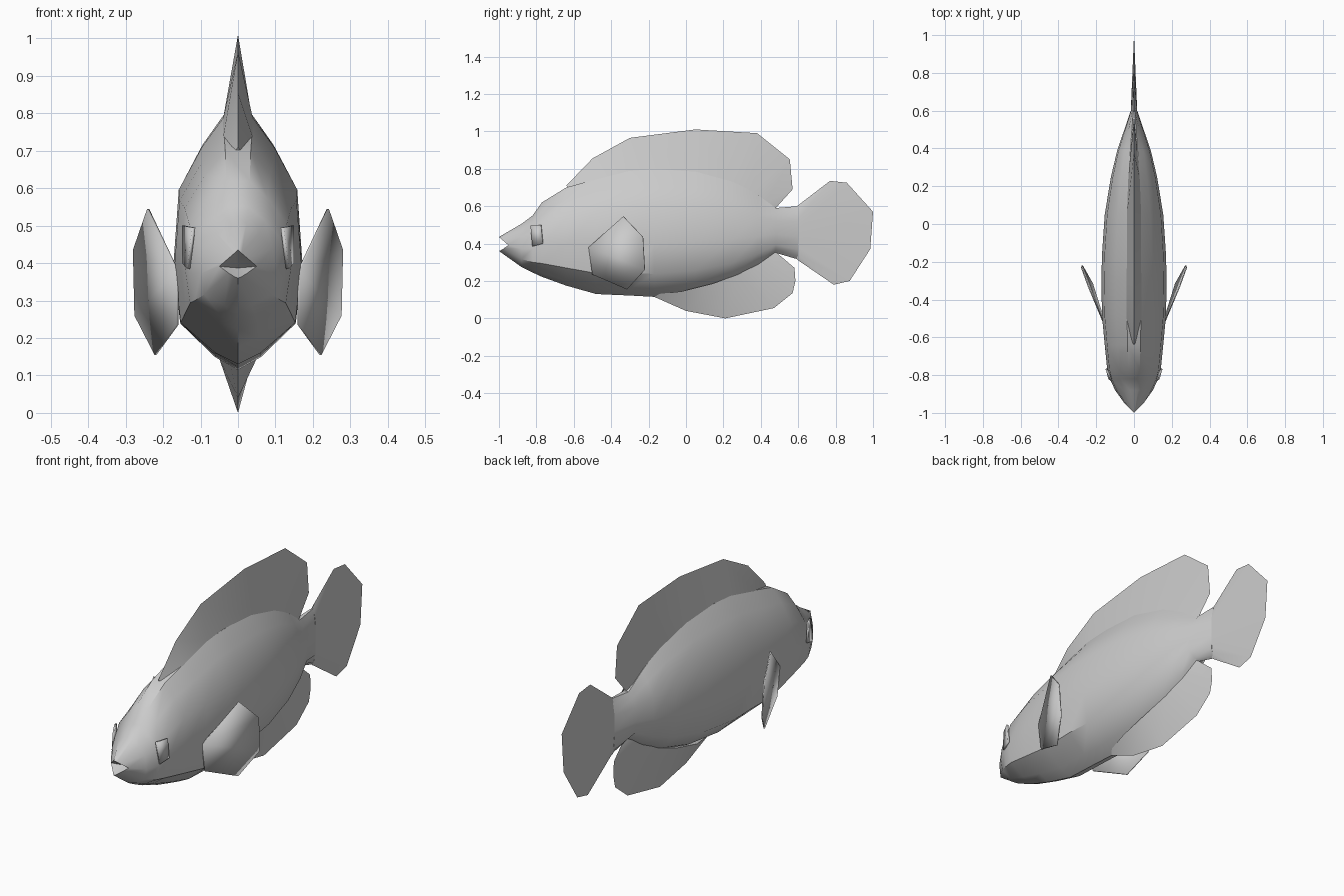
import bpy, bmesh, math

if "Cube" in bpy.data.objects:
    bpy.data.objects.remove(bpy.data.objects["Cube"])

grey = bpy.data.materials.new("pale grey")
grey.diffuse_color = (0.6, 0.6, 0.6, 1)
grey.use_nodes = True
grey.node_tree.nodes["Principled BSDF"].inputs["Base Color"].default_value = grey.diffuse_color


def make(name, verts, faces, angle=40):
    me = bpy.data.meshes.new(name)
    me.from_pydata(verts, [], faces)
    bm = bmesh.new()
    bm.from_mesh(me)
    bmesh.ops.remove_doubles(bm, verts=bm.verts, dist=0.0005)
    bmesh.ops.recalc_face_normals(bm, faces=bm.faces)
    bm.to_mesh(me)
    bm.free()
    me.materials.append(grey)
    ob = bpy.data.objects.new(name, me)
    bpy.context.collection.objects.link(ob)
    bpy.ops.object.select_all(action='DESELECT')
    ob.select_set(True)
    bpy.context.view_layer.objects.active = ob
    bpy.ops.object.shade_smooth_by_angle(angle=math.radians(angle))
    return ob


# Body: half cross-section (height fraction, width fraction) lofted along y
heights = [0, .05, .18, .42, .71, .88, 1]
round_w = [0, .36, .90, 1, .92, .56, .22]
mouth_w = [0, .20, .50, 1, .50, .20, 0]
# y, bottom z, top z, half width
stations = [(-.88, .275, .505, .10), (-.82, .245, .55, .128), (-.77, .222, .62, .142),
            (-.64, .175, .70, .155), (-.48, .13, .745, .17), (-.3, .122, .79, .172),
            (-.17, .115, .797, .17), (.05, .14, .79, .155), (.25, .20, .735, .122),
            (.385, .275, .66, .09), (.48, .35, .59, .058), (.6, .315, .60, .017)]


def ring(half):
    return half + [(-x, y, z) for x, y, z in half[-1:0:-1]]


rings = [ring([(.05 * w, -1 + .05 * w, .36 + .075 * t) for t, w in zip(heights, mouth_w)])]
for y, lo, hi, hw in stations:
    rings.append(ring([(hw * w, y, lo + (hi - lo) * t) for t, w in zip(heights, round_w)]))
n = len(rings[0])
verts = [v for r in rings for v in r]
faces = [(a * n + i, a * n + (i + 1) % n, (a + 1) * n + (i + 1) % n, (a + 1) * n + i)
         for a in range(len(rings) - 1) for i in range(n)]
# open mouth pit and closed tail stem
verts.append((0, -.93, .387))
faces += [(i, (i + 1) % n, len(verts) - 1) for i in range(n)]
faces.append(tuple(range((len(rings) - 1) * n, len(rings) * n)))
make("body", verts, faces)


# Median fins: each row is tip y, tip z, root y, root z, root half thickness
def wedge_fin(name, rows):
    v, f = [], []
    for ty, tz, ry, rz, w in rows:
        v += [(0, ty, tz), (w, ry, rz), (-w, ry, rz)]
    for a in range(0, 3 * len(rows) - 3, 3):
        f += [(a + i, a + (i + 1) % 3, a + 3 + (i + 1) % 3, a + 3 + i) for i in range(3)]
    f += [(0, 1, 2), (len(v) - 3, len(v) - 2, len(v) - 1)]
    return make(name, v, f)


wedge_fin("dorsal_fin", [(-.64, .71, -.62, .68, .02), (-.5, .855, -.5, .735, .04),
                         (-.3, .965, -.3, .785, .04), (.05, 1.01, .05, .785, .038),
                         (.38, .99, .25, .73, .03), (.555, .85, .36, .665, .02),
                         (.57, .69, .43, .62, .014), (.48, .59, .47, .585, .01)])
wedge_fin("anal_fin", [(-.17, .115, -.15, .13, .02), (0, .04, -.02, .145, .05),
                       (.21, 0, .14, .185, .05), (.47, .055, .28, .235, .035),
                       (.57, .135, .36, .28, .025), (.585, .2, .41, .31, .018),
                       (.58, .27, .44, .335, .014), (.48, .355, .47, .36, .01)])
wedge_fin("tail_fin", [(.6, .605, .59, .595, .004), (.77, .735, .6, .57, .01),
                       (.86, .725, .6, .53, .016), (1, .57, .6, .48, .017),
                       (.985, .37, .6, .42, .017), (.875, .2, .6, .38, .014),
                       (.79, .18, .6, .34, .01), (.6, .31, .59, .318, .004)])

# Paired fins and eye ridges
pectoral = [(.162, -.52, .38), (.24, -.335, .545), (.278, -.23, .435),
            (.274, -.22, .26), (.22, -.315, .155), (.162, -.5, .235)]
eye = [(.118, -.83, .495), (.145, -.775, .50), (.146, -.765, .40), (.132, -.82, .385)]
for side, s in (("right", 1), ("left", -1)):
    fin = make(side + "_pectoral_fin", [(s * x, y, z) for x, y, z in pectoral],
               [(0, 1, 2), (0, 2, 3), (0, 3, 5), (3, 4, 5)])
    mod = fin.modifiers.new("thickness", 'SOLIDIFY')
    mod.thickness = .006
    mod.offset = 0
    lid = make(side + "_eye_ridge", [(s * x, y, z) for x, y, z in eye], [(0, 1, 2, 3)])
    mod = lid.modifiers.new("thickness", 'SOLIDIFY')
    mod.thickness = .009
    mod.offset = 0
